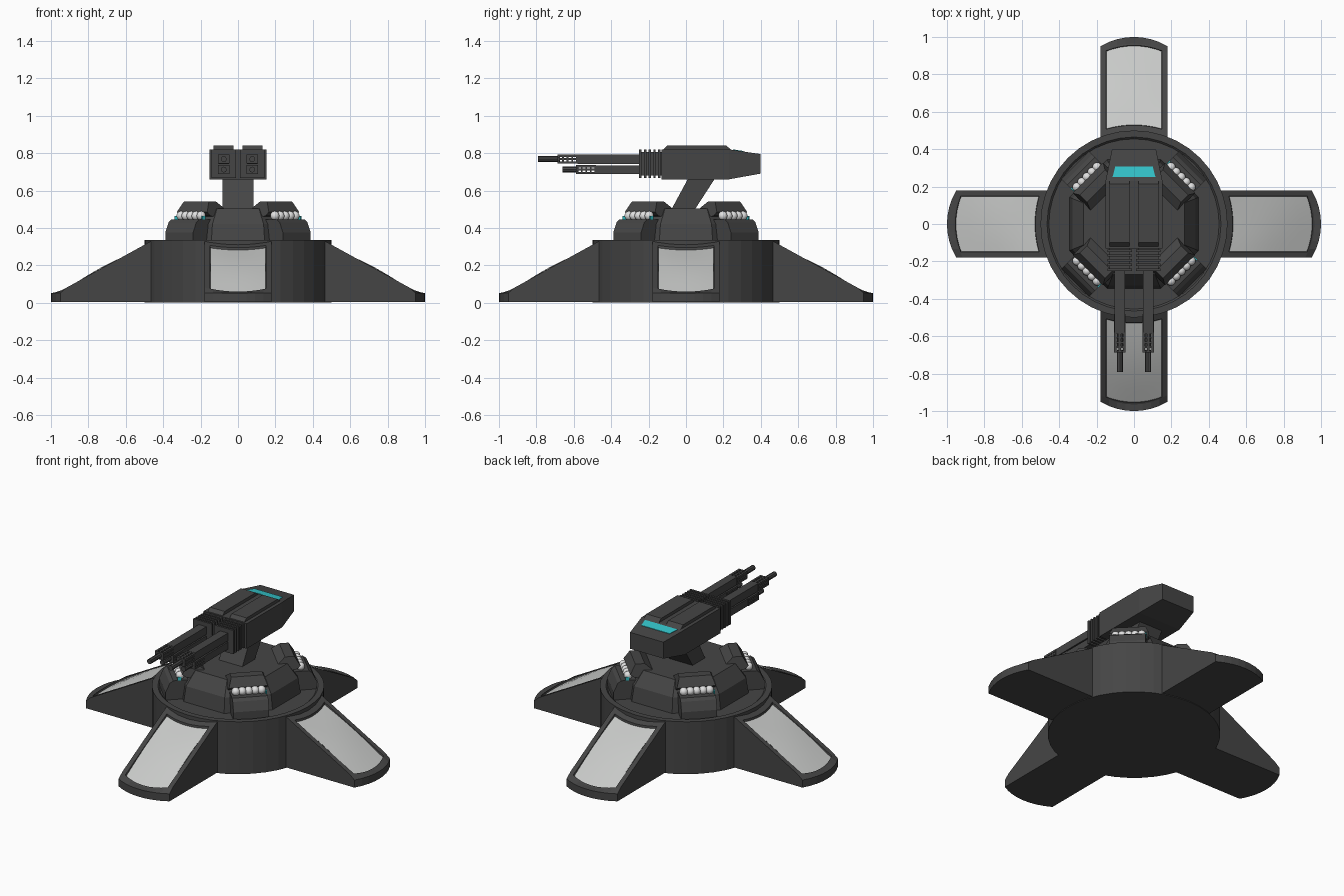
import bpy, bmesh, math
from mathutils import Matrix, Vector

if "Cube" in bpy.data.objects:
    bpy.data.objects.remove(bpy.data.objects["Cube"])


def material(name, rgb):
    m = bpy.data.materials.new(name)
    m.diffuse_color = (*rgb, 1)
    m.use_nodes = True
    m.node_tree.nodes["Principled BSDF"].inputs["Base Color"].default_value = m.diffuse_color
    return m


DARK = material("dark_grey", (0.06, 0.06, 0.06))
PANEL = material("light_grey_panel", (0.58, 0.59, 0.58))
SILVER = material("silver_white", (0.75, 0.75, 0.75))
CYAN = material("cyan_glow", (0.035, 0.56, 0.60))


def finish(name, bm, *mats, matrix=None):
    if matrix:
        bm.transform(matrix)
    bmesh.ops.recalc_face_normals(bm, faces=bm.faces)
    me = bpy.data.meshes.new(name)
    bm.to_mesh(me)
    bm.free()
    for m in mats:
        me.materials.append(m)
    ob = bpy.data.objects.new(name, me)
    bpy.context.collection.objects.link(ob)
    return ob


def add_box(bm, x0, x1, y0, y1, z0, z1):
    c = Matrix.Translation(((x0 + x1) / 2, (y0 + y1) / 2, (z0 + z1) / 2))
    s = Matrix.Diagonal((x1 - x0, y1 - y0, z1 - z0, 1))
    bmesh.ops.create_cube(bm, size=1, matrix=c @ s)


def loft(bm, rings):
    """Skin a stack of equal-length point rings and cap both ends."""
    vs = [[bm.verts.new(p) for p in r] for r in rings]
    n = len(vs[0])
    for a, b in zip(vs, vs[1:]):
        for i in range(n):
            j = (i + 1) % n
            bm.faces.new((a[i], a[j], b[j], b[i]))
    bm.faces.new(vs[0])
    bm.faces.new(vs[-1])


def lathe_rings(profile, n, phase=0.0):
    return [[(r * math.cos(phase + 2 * math.pi * i / n), r * math.sin(phase + 2 * math.pi * i / n), z)
             for i in range(n)] for r, z in profile]


# base drum with a raised rim
bm = bmesh.new()
loft(bm, lathe_rings([(0.5, 0), (0.5, 0.335), (0.465, 0.335), (0.455, 0.325)], 40))
finish("base_drum", bm, DARK)

# octagonal turret deck
bm = bmesh.new()
k = 1 / math.cos(math.pi / 8)
loft(bm, lathe_rings([(0.345 * k, 0.32), (0.33 * k, 0.42), (0.27 * k, 0.505)], 8, math.pi / 8))
finish("turret_deck", bm, DARK)


# four sloping legs, each with a recessed pale panel
def slope(r):
    return 0.31 - (r - 0.5) * 0.55


def leg(index):
    bm = bmesh.new()
    N = 8

    def arc(half, reach, radius, z):
        pts = []
        for i in range(N + 1):
            x = half * (2 * i / N - 1)
            r = reach - radius + math.sqrt(radius ** 2 - x * x)
            pts.append(bm.verts.new((r, x, z(r) if callable(z) else z)))
        return pts

    def strip(a, b, mat=0):
        for i in range(len(a) - 1):
            f = bm.faces.new((a[i], a[i + 1], b[i + 1], b[i]))
            f.material_index = mat
            f.smooth = mat == 1

    def loop(inner, outer):
        return inner + outer[::-1] + inner[:1]

    bot_in, bot_out = arc(0.18, 0.49, 0.49, 0.004), arc(0.18, 1.0, 0.35, 0.004)
    rim_out = arc(0.18, 1.0, 0.35, 0.052)
    top_in, top_out = arc(0.18, 0.49, 0.49, slope), arc(0.18, 0.965, 0.35, slope)
    hole_in, hole_out = arc(0.15, 0.528, 0.528, slope), arc(0.15, 0.955, 0.4, slope)
    strip(bot_in, bot_out)
    strip(bot_in, top_in)
    strip(bot_out, rim_out)
    strip(rim_out, top_out)
    for e in (0, -1):
        bm.faces.new((bot_in[e], bot_out[e], rim_out[e], top_out[e], top_in[e]))
    strip(loop(top_in, top_out), loop(hole_in, hole_out))
    # recess walls and gently domed panel
    low = lambda r: slope(r) - 0.012
    floor_in, floor_out = arc(0.147, 0.53, 0.53, low), arc(0.147, 0.952, 0.4, low)
    strip(loop(hole_in, hole_out), loop(floor_in, floor_out))
    rows = [floor_in]
    for s in range(1, 6):
        t = s / 6
        row = []
        for a, b in zip(floor_in, floor_out):
            p = a.co.lerp(b.co, t)
            u = p.y / 0.147
            p.z += 0.018 * math.sin(math.pi * t) * (1 - 0.4 * u * u)
            row.append(bm.verts.new(p))
        rows.append(row)
    rows.append(floor_out)
    for a, b in zip(rows, rows[1:]):
        strip(a, b, 1)
    finish(f"leg_{index + 1}", bm, DARK, PANEL, matrix=Matrix.Rotation(index * math.pi / 2, 4, 'Z'))


for i in range(4):
    leg(i)

# four corner pods: housing, hood, row of silver lamps, cyan end light
HOUSING = [(0.25, 0.32), (0.445, 0.32), (0.445, 0.375), (0.42, 0.43), (0.40, 0.445), (0.25, 0.445)]
HOOD = [(0.21, 0.44), (0.325, 0.465), (0.348, 0.485), (0.315, 0.54), (0.26, 0.54), (0.21, 0.50)]
for i in range(4):
    rot = Matrix.Rotation(math.pi / 4 + i * math.pi / 2, 4, 'Z')
    for name, prof, half, taper in (("pod_housing", HOUSING, 0.105, 0), ("pod_hood", HOOD, 0.115, 0.02)):
        bm = bmesh.new()
        loft(bm, [[(r, s * (half - (taper if z > 0.52 else 0)), z) for r, z in prof] for s in (-1, 1)])
        finish(f"{name}_{i + 1}", bm, DARK, matrix=rot)
    bm = bmesh.new()
    for j in range(5):
        bmesh.ops.create_uvsphere(bm, u_segments=12, v_segments=8, radius=0.025,
                                  matrix=Matrix.Translation((0.355, (j - 2) * 0.038, 0.465)))
    for f in bm.faces:
        f.smooth = True
    finish(f"pod_lamps_{i + 1}", bm, SILVER, matrix=rot)
    bm = bmesh.new()
    add_box(bm, 0.35, 0.375, 0.098, 0.105, 0.445, 0.465)
    finish(f"pod_light_{i + 1}", bm, CYAN, matrix=rot)

# slanted neck
bm = bmesh.new()
NECK = [(-0.08, 0.495), (0.045, 0.495), (0.165, 0.68), (0.02, 0.68)]
loft(bm, [[(x, y, z) for y, z in NECK] for x in (-0.083, 0.083)])
finish("neck", bm, DARK)

# gun head with tapered rear
bm = bmesh.new()
loft(bm, [[(-w, y, a), (w, y, a), (w, y, b), (-w, y, b)] for y, w, a, b in
          ((-0.13, 0.152, 0.66, 0.82), (0.23, 0.152, 0.66, 0.82), (0.397, 0.118, 0.69, 0.795))])
finish("gun_head", bm, DARK)

# cyan strip on the rear slope
bm = bmesh.new()
rows = []
for dz in (-0.004, 0.003):
    rows.append([(x, y, 0.82 - (y - 0.23) * 0.15 + dz) for x, y in
                 ((-0.115, 0.25), (0.115, 0.25), (0.10, 0.308), (-0.10, 0.308))])
loft(bm, rows)
finish("rear_light_strip", bm, CYAN)


# one gun: a box barrel, a perforated muzzle brake and a thin tip
def barrel(bm, x, z, y_brake, y_tip, half):
    add_box(bm, x - 0.027, x + 0.027, y_brake, -0.2, z - half, z + half)
    y_end = y_brake - 0.105
    for i in range(5):
        y = y_brake - i * 0.0245
        add_box(bm, x - 0.03, x + 0.03, y - 0.009, y, z - 0.024, z + 0.024)
    for dx in (-0.024, 0, 0.024):
        for dz in (-0.018, 0, 0.018):
            add_box(bm, x + dx - 0.006, x + dx + 0.006, y_end, y_brake, z + dz - 0.006, z + dz + 0.006)
    bmesh.ops.create_cone(bm, cap_ends=True, segments=8, radius1=0.016, radius2=0.016,
                          depth=y_end - y_tip + 0.01,
                          matrix=Matrix.Translation((x, (y_end + y_tip + 0.01) / 2, z))
                          @ Matrix.Rotation(math.pi / 2, 4, 'X'))


for side, s in (("left", -1), ("right", 1)):
    x = s * 0.076
    # ridge on the head roof
    bm = bmesh.new()
    RIDGE = [(-0.13, 0.81), (-0.10, 0.84), (0.215, 0.84), (0.25, 0.812)]
    loft(bm, [[(s * w, y, z) for y, z in RIDGE] for w in (0.025, 0.13)])
    finish(f"roof_ridge_{side}", bm, DARK)
    # ribbed sleeve
    bm = bmesh.new()
    add_box(bm, x - 0.055, x + 0.055, -0.24, -0.12, 0.68, 0.805)
    for i in range(5):
        y = -0.25 + i * 0.025
        add_box(bm, x - 0.066, x + 0.066, y, y + 0.013, 0.668, 0.82)
    finish(f"ribbed_sleeve_{side}", bm, DARK)
    # upper and lower barrels
    bm = bmesh.new()
    barrel(bm, x, 0.768, -0.58, -0.79, 0.025)
    finish(f"upper_barrel_{side}", bm, DARK)
    bm = bmesh.new()
    barrel(bm, x, 0.712, -0.48, -0.66, 0.023)
    finish(f"lower_barrel_{side}", bm, DARK)
